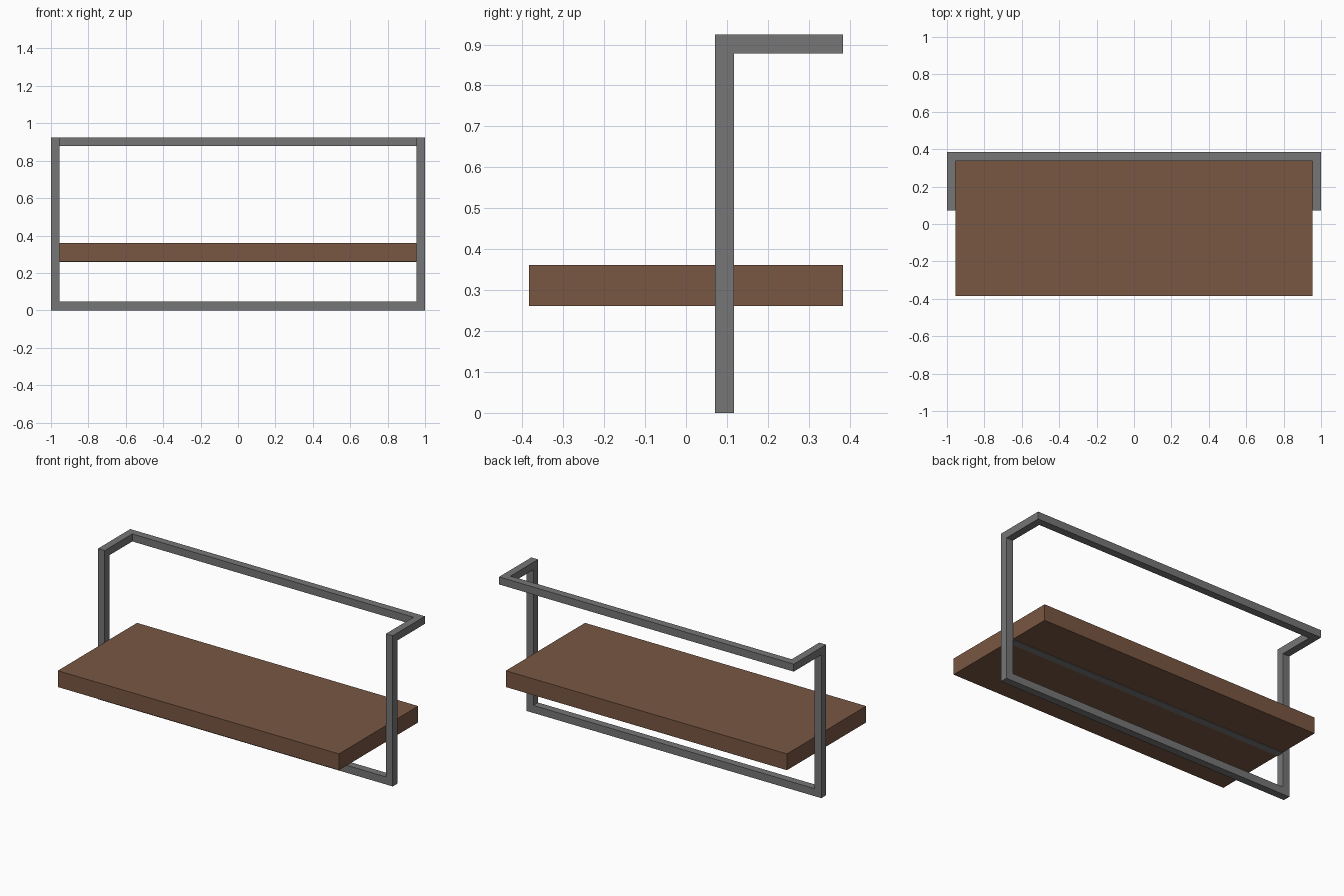
import bpy, bmesh
from mathutils import Vector

if "Cube" in bpy.data.objects:
    bpy.data.objects.remove(bpy.data.objects["Cube"])

H = 0.023  # half width of the square tube


def finish(name, bm, mat=None):
    bmesh.ops.recalc_face_normals(bm, faces=bm.faces)
    mesh = bpy.data.meshes.new(name)
    bm.to_mesh(mesh)
    bm.free()
    obj = bpy.data.objects.new(name, mesh)
    bpy.context.collection.objects.link(obj)
    if mat:
        mesh.materials.append(mat)
    return obj


def box(name, lo, hi, mat=None):
    lo, hi = Vector(lo), Vector(hi)
    bm = bmesh.new()
    bmesh.ops.create_cube(bm, size=1)
    for v in bm.verts:
        v.co = (lo + hi) / 2 + v.co * (hi - lo)
    return finish(name, bm, mat)


def square_tube_loop(name, path):
    """Closed axis-aligned square tube with mitred corners."""
    bm = bmesh.new()
    pts = [Vector(p) for p in path]
    n = len(pts)
    dirs = [(pts[(i + 1) % n] - pts[i]).normalized() for i in range(n)]
    rings = []
    for i, p in enumerate(pts):
        d1, d2 = dirs[i - 1], dirs[i]
        side, diag = d1.cross(d2) * H, (d1 - d2) * H
        rings.append([bm.verts.new(p + s * side + t * diag)
                      for s, t in ((1, 1), (1, -1), (-1, -1), (-1, 1))])
    for i in range(n):
        d, a, b = dirs[i], rings[i], rings[(i + 1) % n]

        # matching corner at the far end of this straight run
        def mate(v):
            return min(b, key=lambda w: (w.co - v.co).cross(d).length)
        for k in range(4):
            v, w = a[k], a[(k + 1) % 4]
            bm.faces.new((v, w, mate(w), mate(v)))
    return finish(name, bm)


wood = bpy.data.materials.new("brown_wood")
wood.diffuse_color = (0.19, 0.095, 0.055, 1)
wood.use_nodes = True
wood.node_tree.nodes["Principled BSDF"].inputs["Base Color"].default_value = wood.diffuse_color
metal = bpy.data.materials.new("grey_metal")
metal.diffuse_color = (0.18, 0.18, 0.18, 1)
metal.use_nodes = True
metal.node_tree.nodes["Principled BSDF"].inputs["Base Color"].default_value = metal.diffuse_color

# Bent tube frame: bottom rail, posts, arms and back top rail
X, YF, YB, ZB, ZT = 1 - H, 0.094, 0.384 - H, H, 0.924 - H
frame = square_tube_loop("tube_frame", [
    (-X, YF, ZB), (X, YF, ZB), (X, YF, ZT),
    (X, YB, ZT), (-X, YB, ZT), (-X, YF, ZT)])
frame.data.materials.append(metal)

# Wooden shelf between the posts
IN = 1 - 2 * H
box("shelf_board", (-IN, -0.384, 0.261), (IN, 0.384, 0.361), wood)

# Support bar let into the underside of the shelf
box("shelf_support_bar", (-IN, YF - H, 0.258), (IN, YF + H, 0.304), metal)
